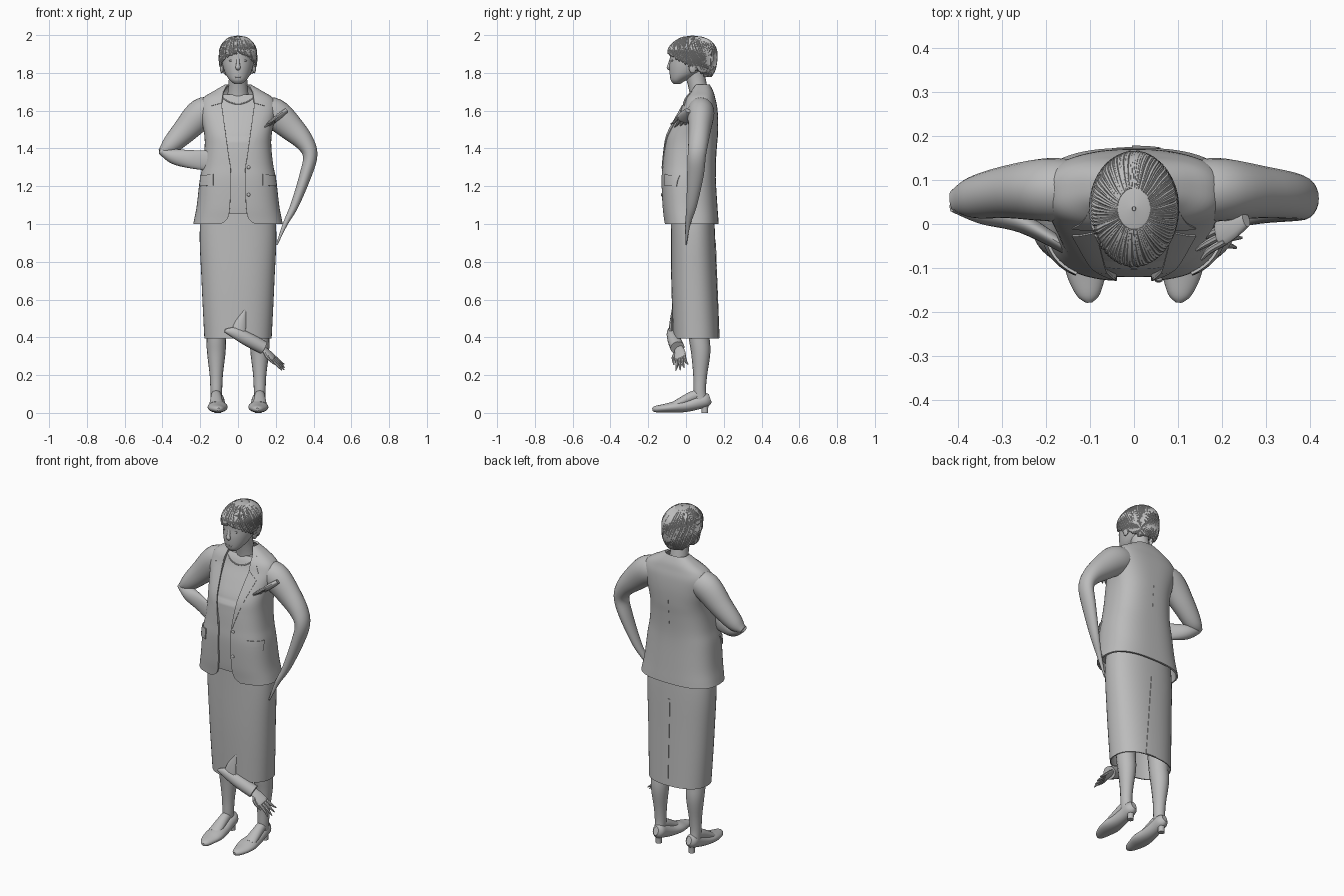
import bpy, bmesh, math, random
from mathutils import Vector

cube = bpy.data.objects.get("Cube")
if cube:
    bpy.data.objects.remove(cube, do_unlink=True)
random.seed(4)

GREY = (0.5, 0.5, 0.5, 1)
mat = bpy.data.materials.new("plain_grey")
mat.use_nodes = True
mat.diffuse_color = GREY
for node in mat.node_tree.nodes:
    if node.type == 'BSDF_PRINCIPLED':
        node.inputs["Base Color"].default_value = GREY


def dense(keys, k=5):
    """Smoothly interpolate a list of key tuples."""
    out = []
    for i in range(len(keys) - 1):
        a, b, c, d = keys[max(i - 1, 0)], keys[i], keys[i + 1], keys[min(i + 2, len(keys) - 1)]
        for j in range(k):
            t = j / k
            out.append(tuple(q + t / 2 * (r - p + t * (2 * p - 5 * q + 4 * r - s + t * (3 * (q - r) + s - p)))
                             for p, q, r, s in zip(a, b, c, d)))
    return out + [keys[-1]]


def build(name, grids, cap=False, thick=0):
    """Make one object from grids of points, joining coincident points."""
    bm = bmesh.new()
    for rows in grids:
        vs = [[bm.verts.new(p) for p in row] for row in rows]
        for r0, r1 in zip(vs, vs[1:]):
            for i in range(len(r0) - 1):
                bm.faces.new((r0[i], r0[i + 1], r1[i + 1], r1[i]))
    bmesh.ops.remove_doubles(bm, verts=bm.verts[:], dist=1e-5)
    if cap:
        bmesh.ops.holes_fill(bm, edges=[e for e in bm.edges if e.is_boundary], sides=0)
    bmesh.ops.recalc_face_normals(bm, faces=bm.faces[:])
    mesh = bpy.data.meshes.new(name)
    bm.to_mesh(mesh)
    bm.free()
    ob = bpy.data.objects.new(name, mesh)
    bpy.context.collection.objects.link(ob)
    if thick:
        mod = ob.modifiers.new("thickness", 'SOLIDIFY')
        mod.thickness, mod.offset = thick, 0
    return finish(ob)


def finish(ob):
    bpy.ops.object.select_all(action='DESELECT')
    ob.select_set(True)
    bpy.context.view_layer.objects.active = ob
    for mod in list(ob.modifiers):
        bpy.ops.object.modifier_apply(modifier=mod.name)
    ob.data.materials.append(mat)
    bpy.ops.object.shade_smooth_by_angle(angle=math.radians(40))
    return ob


def power(v, p):
    return math.copysign(abs(v) ** p, v)


def point(key, t, p):
    z, yf, yb, rx = key[:4]
    return Vector((rx * power(math.sin(t), p), (yf + yb) / 2 - (yb - yf) / 2 * power(math.cos(t), p), z))


def shell(name, keys, p=1, cap=False, thick=0, n=48):
    """Stack rings (z, front y, back y, half width, front opening in degrees)."""
    rows = []
    for key in keys:
        a = math.radians(max(key[4], 0)) if len(key) > 4 else 0
        rows.append([point(key, a + (2 * math.pi - 2 * a) * i / n, p) for i in range(n + 1)])
    return build(name, [rows], cap, thick)


def surf_y(keys, x, z, p, back=False, lift=0):
    """Depth of a shell, grown outward by lift, at (x, z)."""
    for a, b in zip(keys, keys[1:]):
        if min(a[0], b[0]) <= z <= max(a[0], b[0]):
            t = (z - a[0]) / (b[0] - a[0])
            yf, yb, rx = (a[i] + (b[i] - a[i]) * t for i in (1, 2, 3))
            h = max(1 - min(abs(x) / (rx + lift), 1) ** (2 / p), 0) ** (p / 2) * ((yb - yf) / 2 + lift)
            return (yf + yb) / 2 + (h if back else -h)
    return 0


def patch(name, keys, p, corners, back=False, lift=0.008, thick=0.006, n=10):
    """Thin panel laid over a shell; corners are (x, z)."""
    a, b, c, d = (Vector(q) for q in corners)
    rows = []
    for i in range(n + 1):
        l, r = a.lerp(d, i / n), b.lerp(c, i / n)
        row = [l.lerp(r, j / n) for j in range(n + 1)]
        rows.append([(q.x, surf_y(keys, q.x, q.y, p, back, lift), q.y) for q in row])
    return build(name, [rows], thick=thick)


def tube(keys, ref=(0, 1, 0), n=16, k=5):
    """Rings along a path of (x, y, z, radius along ref, other radius)."""
    ks, rows = dense(keys, k), []
    for i, key in enumerate(ks):
        t = (Vector(ks[min(i + 1, len(ks) - 1)][:3]) - Vector(ks[max(i - 1, 0)][:3])).normalized()
        u = Vector(ref)
        u = (u - t * u.dot(t)).normalized()
        v = t.cross(u)
        rows.append([Vector(key[:3]) + u * key[3] * math.cos(a) + v * key[4] * math.sin(a)
                     for a in (2 * math.pi * (j % n) / n for j in range(n + 1))])
    return rows


def blob(name, loc, scale):
    bpy.ops.mesh.primitive_uv_sphere_add(segments=16, ring_count=10, radius=1, location=loc)
    ob = bpy.context.object
    ob.name, ob.scale = name, scale
    return finish(ob)


def hand(name, wrist, tip, spread):
    """Flat palm, four fingers and a thumb."""
    w, t, s = Vector(wrist), Vector(tip), Vector(spread)
    d = t - w
    palm = w + d * 0.5
    grids = [tube([(*w, .018, .012), (*(w + d * .25), .03, .014), (*palm, .034, .012), (*(palm + d * .05), .025, .006)], ref=s)]
    for i in range(4):
        o = s * (i - 1.5) / 1.5
        end = w + d * (1 - 0.06 * abs(i - 1.3)) + o * 1.25
        grids.append(tube([(*(palm + o * .8 - d * .08), .009, .009), (*(palm.lerp(end, .55) + o * .2), .008, .008), (*end, .003, .003)], ref=s, n=8))
    grids.append(tube([(*(w + d * .15), .01, .01), (*(w + d * .35 - s * 1.3), .009, .009), (*(w + d * .65 - s * 1.4), .004, .004)], ref=s, n=8))
    return build(name, grids, cap=True)


# Jacket: open-fronted shell, last value is the half gap at the front
P = 0.75
jacket = dense([(1.0, -.11, .168, .232, .09), (1.03, -.113, .166, .226, .055), (1.1, -.12, .161, .213, .042),
                (1.23, -.125, .153, .198, .04), (1.31, -.12, .152, .182, .04), (1.4, -.112, .157, .172, .06),
                (1.47, -.1, .163, .173, .075), (1.55, -.06, .165, .188, .082), (1.62, -.02, .16, .2, .085),
                (1.665, .0, .15, .18, .082), (1.7, .025, .14, .125, .075), (1.735, .045, .122, .064, .055)])
opened = [k[:4] + (math.degrees(math.asin(min(k[4] / k[3], 1) ** (1 / P))),) for k in jacket]
shell("jacket", opened, P, thick=.01, n=72)
for s, side in ((1, "left"), (-1, "right")):
    patch(side + "_lapel", jacket, P, [(s * .086, 1.63), (s * .14, 1.59), (s * .05, 1.32), (s * .042, 1.31)], lift=.006)
    patch(side + "_collar", jacket, P, [(s * .078, 1.7), (s * .1, 1.7), (s * .14, 1.625), (s * .086, 1.64)], lift=.006)
    patch(side + "_pocket_flap", jacket, P, [(s * .13, 1.265), (s * .198, 1.255), (s * .201, 1.2), (s * .132, 1.205)])
patch("back_seam", jacket, P, [(-.002, 1.5), (.002, 1.5), (.002, 1.25), (-.002, 1.25)], back=True, lift=.005, thick=.002)
for z in (1.155, 1.3):
    blob("button", (.056, surf_y(jacket, .056, z, P) - .007, z), (.009, .005, .009))

# Blouse under the jacket
blouse = [(z, yf + .004 + .01 * (z > 1.45), yb - .014, rx - .018) for z, yf, yb, rx, g in jacket if 1.05 < z < 1.69]
shell("blouse", blouse, P, cap=True)
neckline = [(x, surf_y(blouse, x, 1.635 + 5 * x * x, P), 1.635 + 5 * x * x, .003, .003)
            for x in (i * .016 - .08 for i in range(11))]
build("neckline", [tube(neckline, n=8, k=2)], cap=True)

# Skirt with a pleat at the back
skirt = dense([(.395, -.065, .172, .175), (.7, -.075, .16, .19), (1.0, -.077, .148, .198), (1.25, -.08, .13, .15)])
shell("skirt", skirt, .85, thick=.006)
patch("skirt_pleat", skirt, .85, [(-.005, .396), (.06, .396), (.01, .9), (-.005, .9)], back=True, lift=.004, thick=.004)

# Legs and heeled shoes
for s, side in ((1, "left"), (-1, "right")):
    x = s * .115
    build(side + "_leg", [tube([(x, .06, .62, .065, .06), (x, .068, .42, .056, .053), (x, .078, .32, .051, .049),
                                (x, .075, .2, .037, .035), (x, .073, .12, .033, .031), (x, .078, .06, .036, .028)])], cap=True)
    build(side + "_instep", [tube([(x, .075, .1, .024, .024), (x, .03, .085, .028, .029), (x, -.06, .042, .02, .038)],
                                  ref=(0, 0, 1))], cap=True)
    x = s * .108
    build(side + "_shoe", [tube([(x * .95, -.178, .018, .008, .008), (x * .96, -.16, .02, .027, .017), (x, -.11, .025, .046, .023),
                                 (x, -.06, .031, .053, .03), (x, 0, .038, .045, .033), (x, .06, .055, .038, .037),
                                 (x, .105, .07, .034, .038), (x, .128, .078, .016, .024)], ref=(1, 0, 0), n=24)], cap=True)
    build(side + "_heel", [tube([(x, .1, .06, .024, .024), (x, .1, .03, .018, .018), (x, .1, 0, .017, .017)])], cap=True)

# Arms: one bent to the hip, one hanging to a thin cuff
build("right_upper_arm", [tube([(-.11, .075, 1.6, .065, .065), (-.19, .078, 1.585, .072, .082), (-.285, .073, 1.49, .06, .066),
                                (-.365, .06, 1.41, .047, .046), (-.41, .052, 1.38, .025, .018)], n=24)], cap=True)
build("right_forearm", [tube([(-.41, .052, 1.388, .025, .018), (-.34, .035, 1.358, .036, .04), (-.25, 0, 1.343, .022, .048),
                              (-.145, -.06, 1.335, .014, .054)], n=24)], cap=True)
build("left_arm", [tube([(.11, .075, 1.6, .065, .065), (.19, .078, 1.585, .072, .082), (.285, .073, 1.505, .06, .068),
                         (.355, .065, 1.43, .053, .05), (.382, .057, 1.36, .048, .038), (.358, .05, 1.26, .044, .032),
                         (.3, .03, 1.1, .028, .022), (.25, .01, 1.0, .014, .013), (.205, 0, .89, .003, .004)], n=24)], cap=True)

# Loose hands and the loose cuff beside the skirt hem
hand("chest_hand", (.255, .01, 1.6), (.135, -.05, 1.505), (.004, -.03, .012))
build("loose_cuff", [tube([(-.07, -.085, .435, .006, .008), (-.02, -.08, .425, .022, .028), (.05, -.065, .39, .034, .036),
                           (.135, -.045, .345, .038, .036)])], cap=True)
build("cuff_point", [tube([(.0, -.08, .42, .014, .04), (.015, -.077, .48, .01, .028), (.04, -.074, .55, .001, .002)], n=8)], cap=True)
hand("hem_hand", (.115, -.04, .355), (.25, -.02, .23), (.006, .026, .012))

# Head, neck and face
face = dense([(1.742, -.065, -.03, .02), (1.76, -.08, .0, .042), (1.79, -.086, .06, .064), (1.83, -.088, .11, .079),
              (1.87, -.085, .14, .086), (1.92, -.082, .15, .086), (1.96, -.06, .13, .07), (1.985, -.01, .08, .035)])
shell("head", face, cap=True)
build("neck", [tube([(0, .08, 1.62, .055, .065), (0, .07, 1.69, .05, .055), (0, .055, 1.76, .05, .049), (0, .04, 1.82, .055, .05)])], cap=True)
build("nose", [tube([(0, -.08, 1.875, .006, .008), (0, -.088, 1.845, .008, .01), (0, -.092, 1.828, .01, .014),
                     (0, -.084, 1.818, .006, .009)], n=12)], cap=True)
for z, w in ((1.783, .02), (1.776, .016)):
    blob("lip", (0, -.08, z), (w, .006, .004))
for s, side in ((1, "left"), (-1, "right")):
    blob(side + "_eye", (s * .035, surf_y(face, .035, 1.865, 1) + .003, 1.865), (.014, .005, .005))
    blob(side + "_ear", (s * .086, .035, 1.828), (.01, .02, .03))

# Short hair: a cap opened around the face, covered with combed strands
hair = dense([(1.778, .0, .128, .058, 130), (1.805, -.045, .145, .08, 112), (1.835, -.08, .156, .092, 86),
              (1.865, -.088, .16, .096, 62), (1.885, -.09, .16, .096, 40), (1.902, -.092, .16, .095, 10),
              (1.93, -.089, .156, .092, 0), (1.962, -.062, .135, .074, 0), (1.986, -.022, .092, .045, 0), (1.996, .03, .04, .004, 0)])
shell("hair_cap", hair, thick=.003)
strands = []
for i in range(90):
    base = math.tau * (i + random.uniform(-.3, .3)) / 90
    path, reach = [], random.uniform(3, 14)
    for j, key in enumerate(reversed(hair[:-4])):
        a = base + .016 * j * math.sin(base + .6)
        angle = math.degrees(min(a % math.tau, math.tau - a % math.tau))
        if angle < key[4] - reach:
            break
        path.append((*point(key, a, 1), .0035 + .0002 * min(j, 14), .0035 + .0002 * min(j, 14)))
    path[-1] = path[-1][:3] + (.001, .001)
    strands.append(tube(path, ref=(.31, .17, .93), n=6, k=1))
build("hair_strands", strands, cap=True)
